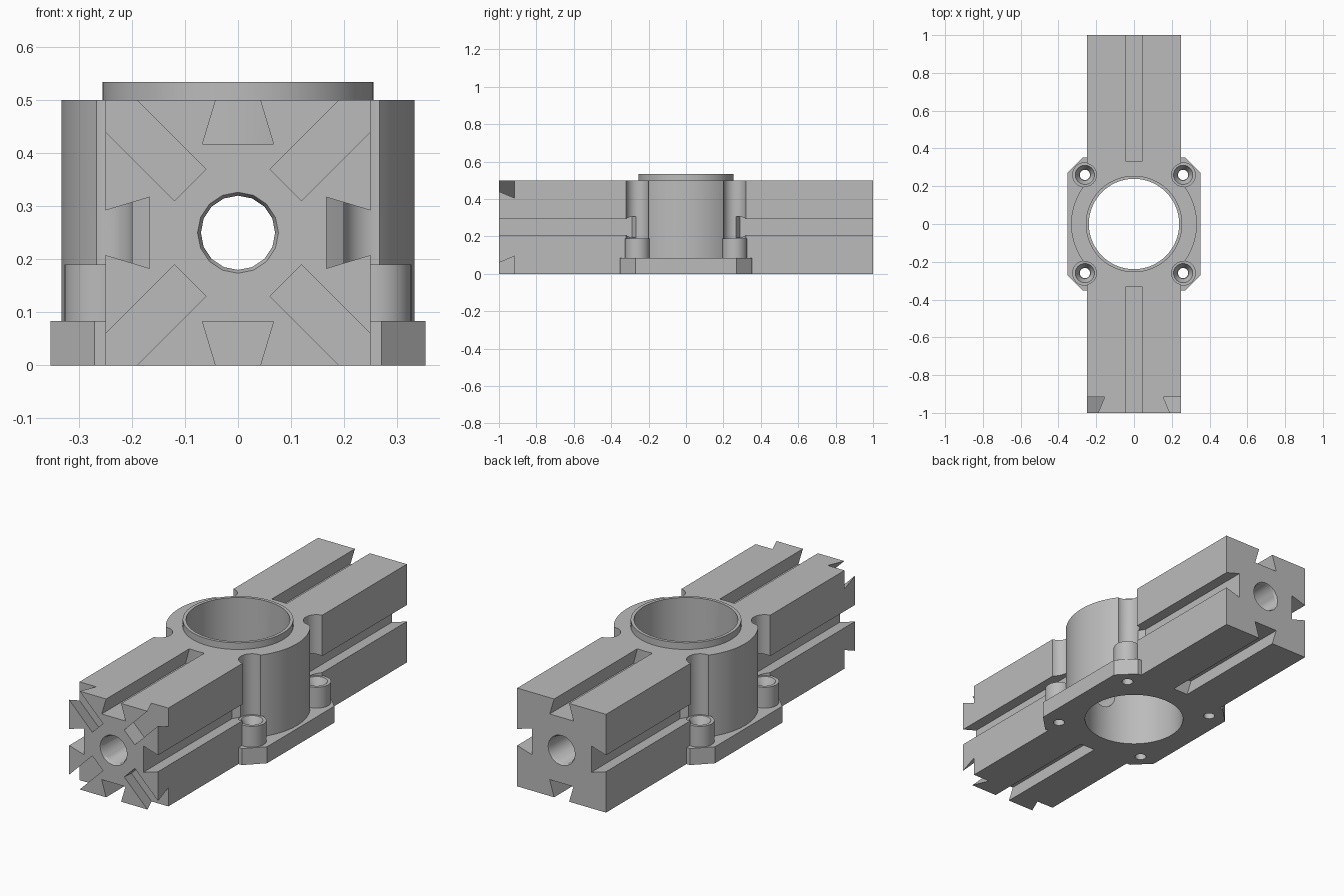
import bpy
import bmesh
from math import cos, sin, pi
from mathutils import Matrix, Vector

if "Cube" in bpy.data.objects:
    bpy.data.objects.remove(bpy.data.objects["Cube"], do_unlink=True)

HALF = 0.25       # half width of the beam
DEPTH = 0.083     # dovetail depth
NARROW = 0.042    # dovetail half width at the mouth
WIDE = 0.067      # dovetail half width at the floor
BOLT = 0.26       # bolt position from the centre
BORE = 0.239


def make_object(name, bm):
    bmesh.ops.recalc_face_normals(bm, faces=bm.faces)
    mesh = bpy.data.meshes.new(name)
    bm.to_mesh(mesh)
    bm.free()
    obj = bpy.data.objects.new(name, mesh)
    bpy.context.collection.objects.link(obj)
    return obj


def prism(name, outline, length, matrix):
    """Outline in local x, y extruded along local z."""
    bm = bmesh.new()
    face = bm.faces.new([bm.verts.new((x, y, 0)) for x, y in outline])
    ext = bmesh.ops.extrude_face_region(bm, geom=[face])
    verts = [v for v in ext["geom"] if isinstance(v, bmesh.types.BMVert)]
    bmesh.ops.translate(bm, verts=verts, vec=(0, 0, length))
    bm.transform(matrix)
    return make_object(name, bm)


def cylinder(name, x, y, z0, z1, r0, r1=None, sides=64):
    bm = bmesh.new()
    bmesh.ops.create_cone(bm, cap_ends=True, segments=sides, radius1=r0,
                          radius2=r0 if r1 is None else r1, depth=z1 - z0,
                          matrix=Matrix.Translation((x, y, (z0 + z1) / 2)))
    return make_object(name, bm)


def combine(target, tool, operation):
    mod = target.modifiers.new(operation.lower(), 'BOOLEAN')
    mod.operation = operation
    mod.solver = 'EXACT'
    mod.object = tool
    bpy.context.view_layer.objects.active = target
    bpy.ops.object.modifier_apply(modifier=mod.name)
    bpy.data.objects.remove(tool, do_unlink=True)


# Beam: square section with a dovetail groove along each side
side = [(-HALF, HALF), (-NARROW, HALF), (-WIDE, HALF - DEPTH),
        (WIDE, HALF - DEPTH), (NARROW, HALF)]
section = []
for k in range(4):
    a = -k * pi / 2
    section += [(x * cos(a) - y * sin(a), x * sin(a) + y * cos(a)) for x, y in side]
lay_down = Matrix.Translation((0, 1, HALF)) @ Matrix.Rotation(pi / 2, 4, 'X')
body = prism("slotted_beam_housing", section, 2, lay_down)

# Central barrel
combine(body, cylinder("barrel", 0, 0, 0, 0.5, 0.333, sides=96), 'UNION')

bolts = [(sx * BOLT, sy * BOLT) for sx in (-1, 1) for sy in (-1, 1)]

# Screwdriver clearance above each bolt
for x, y in bolts:
    combine(body, cylinder("clearance", x, y, 0.19, 0.6, 0.061, sides=40), 'DIFFERENCE')

# Raised lip, mounting plate and bolt bosses
combine(body, cylinder("lip", 0, 0, 0.4, 0.534, 0.255, sides=96), 'UNION')
a, b = 0.353, 0.27
plate = [(a, b), (b, a), (-b, a), (-a, b), (-a, -b), (-b, -a), (b, -a), (a, -b)]
combine(body, prism("plate", plate, DEPTH + 0.001, Matrix()), 'UNION')
for x, y in bolts:
    combine(body, cylinder("boss", x, y, 0.04, 0.19, 0.067, sides=40), 'UNION')

# Vertical bore and countersunk bolt holes
combine(body, cylinder("bore", 0, 0, -0.1, 0.7, BORE, sides=96), 'DIFFERENCE')
for x, y in bolts:
    combine(body, cylinder("bolt_hole", x, y, -0.1, 0.3, 0.027, sides=24), 'DIFFERENCE')
    combine(body, cylinder("countersink", x, y, 0.15, 0.2, 0.03, 0.056, sides=40), 'DIFFERENCE')

# Lengthwise hole, chamfered at both mouths
for s in (-1, 1):
    turn = Matrix.Translation((0, 0, HALF)) @ Matrix.Rotation(-s * pi / 2, 4, 'X')
    for z0, z1, r0, r1 in ((0.1, 1.1, 0.07, 0.07), (0.985, 1.005, 0.068, 0.079)):
        tool = cylinder("end_hole", 0, 0, z0, z1, r0, r1, sides=16)
        tool.data.transform(turn)
        combine(body, tool, 'DIFFERENCE')

# Diagonal dovetail slots at the corners of both ends
over = 0.02
mouth = NARROW - over * (WIDE - NARROW) / DEPTH
slot = [(-mouth, -over), (mouth, -over), (WIDE, DEPTH), (-WIDE, DEPTH)]
for s in (-1, 1):
    for k in range(4):
        ang = pi / 4 + k * pi / 2
        out = Vector((cos(ang), 0, sin(ang)))
        inward = Vector((0, -s, 0))
        across = inward.cross(out)
        frame = Matrix((across, inward, out)).transposed().to_4x4()
        place = Matrix.Translation(Vector((0, s, HALF)) + out * 0.127) @ frame
        combine(body, prism("end_slot", slot, 0.4, place), 'DIFFERENCE')

# Colour and shading
grey = bpy.data.materials.new("plain_grey")
grey.use_nodes = True
colour = (0.5, 0.5, 0.5, 1)
grey.diffuse_color = colour
grey.node_tree.nodes["Principled BSDF"].inputs["Base Color"].default_value = colour
body.data.materials.clear()
body.data.materials.append(grey)
for poly in body.data.polygons:
    poly.material_index = 0
bpy.ops.object.select_all(action='DESELECT')
body.select_set(True)
bpy.context.view_layer.objects.active = body
bpy.ops.object.shade_smooth_by_angle(angle=pi / 6)
